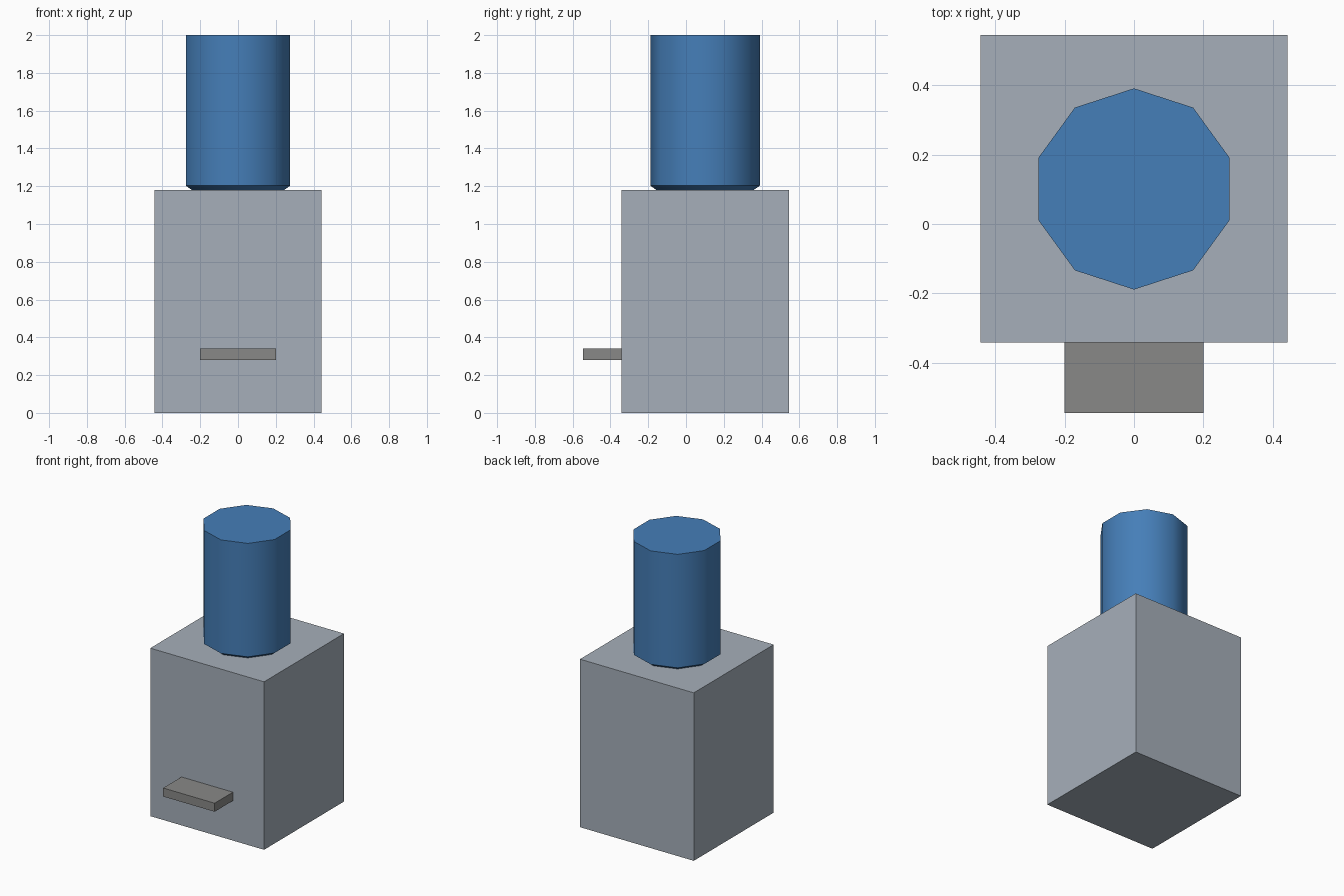
import bpy, bmesh, math

if "Cube" in bpy.data.objects:
    bpy.data.objects.remove(bpy.data.objects["Cube"])


def material(name, color):
    mat = bpy.data.materials.new(name)
    mat.diffuse_color = (*color, 1.0)
    mat.use_nodes = True
    mat.node_tree.nodes["Principled BSDF"].inputs["Base Color"].default_value = mat.diffuse_color
    return mat


def box(name, lo, hi, mat):
    size = [b - a for a, b in zip(lo, hi)]
    centre = [(a + b) / 2 for a, b in zip(lo, hi)]
    bpy.ops.mesh.primitive_cube_add(size=1, location=centre)
    ob = bpy.context.object
    ob.name = name
    ob.scale = size
    bpy.ops.object.transform_apply(location=False, rotation=False, scale=True)
    ob.data.materials.append(mat)
    return ob


def lathe(name, profile, sides, y, mat):
    """Closed solid of revolution from (radius, z) rings, one corner facing +y."""
    bm = bmesh.new()
    rings = []
    for r, z in profile:
        angles = [math.pi / 2 + 2 * math.pi * i / sides for i in range(sides)]
        rings.append([bm.verts.new((r * math.cos(a), r * math.sin(a), z)) for a in angles])
    for low, high in zip(rings, rings[1:]):
        for i in range(sides):
            j = (i + 1) % sides
            bm.faces.new((low[i], low[j], high[j], high[i]))
    bm.faces.new(rings[0][::-1])
    bm.faces.new(rings[-1])
    me = bpy.data.meshes.new(name)
    bm.to_mesh(me)
    bm.free()
    ob = bpy.data.objects.new(name, me)
    ob.location.y = y
    bpy.context.collection.objects.link(ob)
    me.materials.append(mat)
    bpy.ops.object.select_all(action='DESELECT')
    ob.select_set(True)
    bpy.context.view_layer.objects.active = ob
    bpy.ops.object.shade_smooth_by_angle(angle=math.radians(38))
    return ob


casing = material("casing_grey", (0.38, 0.43, 0.49))
metal = material("tray_grey", (0.25, 0.25, 0.245))
water = material("water_blue", (0.06, 0.21, 0.48))

# Cabinet of the dispenser
box("cabinet", (-0.442, -0.342, 0), (0.442, 0.545, 1.18), casing)

# Drip tray, butting against the front
box("drip_tray", (-0.2, -0.545, 0.28), (0.2, -0.34, 0.34), metal)

# Inverted bottle, its shoulder sinking into the cabinet top
lathe("bottle", [(0.2, 1.14), (0.29, 1.203), (0.29, 2.0)], 10, 0.101, water)
